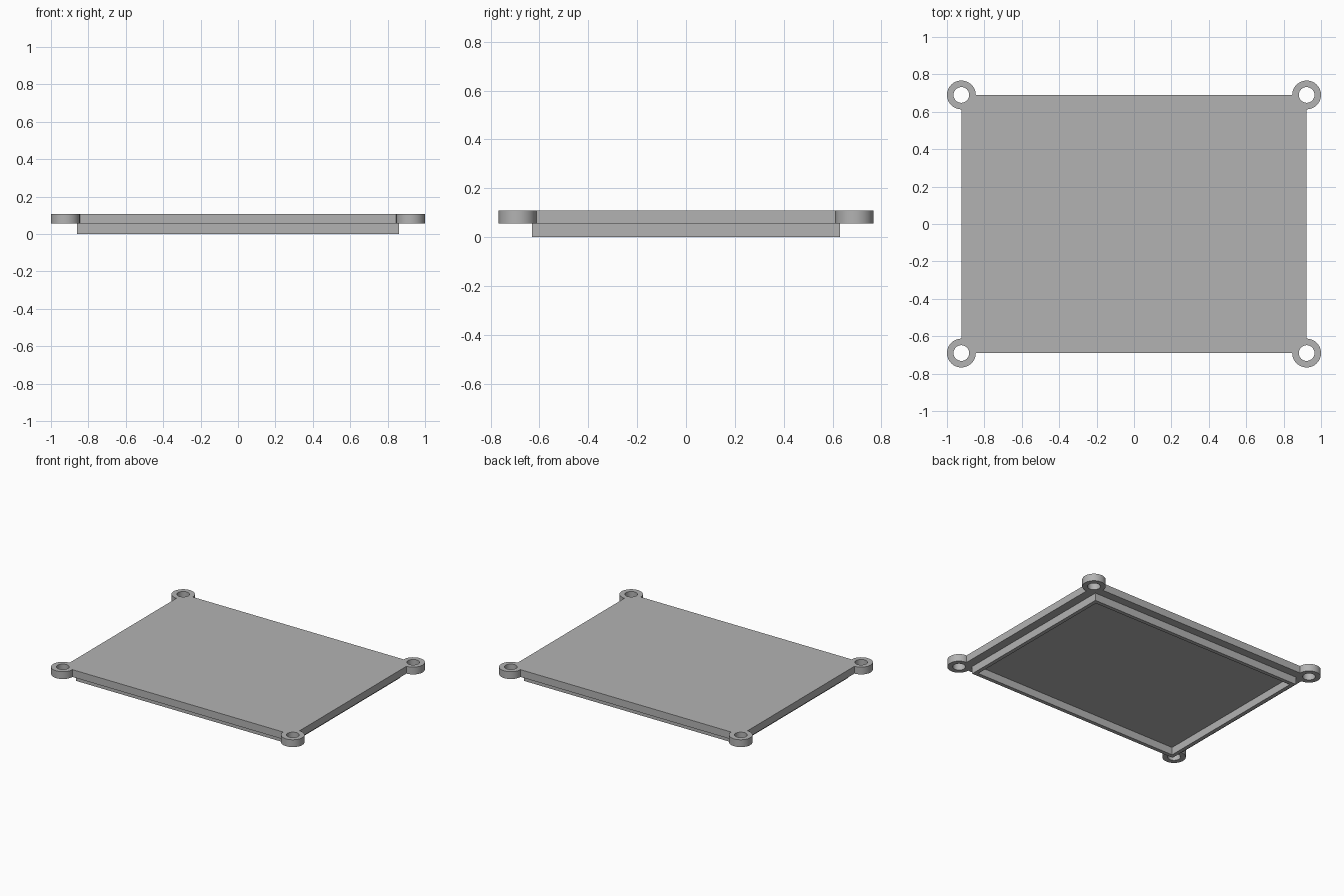
import bpy, bmesh
from math import cos, sin, radians

cube = bpy.data.objects.get("Cube")
if cube:
    bpy.data.objects.remove(cube, do_unlink=True)

HX, HY = 0.923, 0.69          # half size of plate = screw boss centres
BOSS_R, HOLE_R = 0.077, 0.042
LIP_X, LIP_Y, LIP_T = 0.86, 0.63, 0.028
STEP, TOP = 0.055, 0.108

grey = bpy.data.materials.new("grey_plastic")
grey.use_nodes = True
colour = (0.45, 0.45, 0.45, 1)
grey.diffuse_color = colour
grey.node_tree.nodes["Principled BSDF"].inputs["Base Color"].default_value = colour


def arc(cx, cy, r, start, sweep, n):
    return [(cx + r * cos(radians(start + sweep * i / n)),
             cy + r * sin(radians(start + sweep * i / n))) for i in range(n + 1)]


def rectangle(x, y):
    return [(x, y), (-x, y), (-x, -y), (x, -y)]


def extruded(name, loops, z0, z1):
    """Fill nested outlines (inner ones become holes) and extrude them."""
    curve = bpy.data.curves.new(name, "CURVE")
    curve.dimensions = "2D"
    curve.fill_mode = "BOTH"
    curve.extrude = (z1 - z0) / 2
    for loop in loops:
        spline = curve.splines.new("POLY")
        spline.points.add(len(loop) - 1)
        for point, (x, y) in zip(spline.points, loop):
            point.co = (x, y, 0, 1)
        spline.use_cyclic_u = True
    temp = bpy.data.objects.new(name + "_outline", curve)
    bpy.context.collection.objects.link(temp)
    bpy.context.view_layer.update()
    mesh = bpy.data.meshes.new_from_object(temp)
    bpy.data.objects.remove(temp, do_unlink=True)

    # Weld the caps to the walls and drop into place
    bm = bmesh.new()
    bm.from_mesh(mesh)
    bmesh.ops.remove_doubles(bm, verts=bm.verts, dist=0.0001)
    bmesh.ops.translate(bm, verts=bm.verts, vec=(0, 0, (z0 + z1) / 2))
    bmesh.ops.recalc_face_normals(bm, faces=bm.faces)
    bm.to_mesh(mesh)
    bm.free()
    mesh.materials.clear()
    mesh.materials.append(grey)
    obj = bpy.data.objects.new(name, mesh)
    bpy.context.collection.objects.link(obj)
    bpy.ops.object.select_all(action="DESELECT")
    obj.select_set(True)
    bpy.context.view_layer.objects.active = obj
    bpy.ops.object.shade_smooth_by_angle(angle=radians(30))
    return obj


# Cover plate with a three-quarter round boss and screw hole at each corner
corners = rectangle(HX, HY)
outline, holes = [], []
for i, (cx, cy) in enumerate(corners):
    outline += arc(cx, cy, BOSS_R, 90 * i - 90, 270, 36)
    holes.append(arc(cx, cy, HOLE_R, 0, 360, 40)[:-1])
extruded("cover_plate", [outline] + holes, STEP, TOP)

# Locating lip around the underside
extruded("locating_lip",
         [rectangle(LIP_X, LIP_Y), rectangle(LIP_X - LIP_T, LIP_Y - LIP_T)],
         0, STEP + 0.002)
